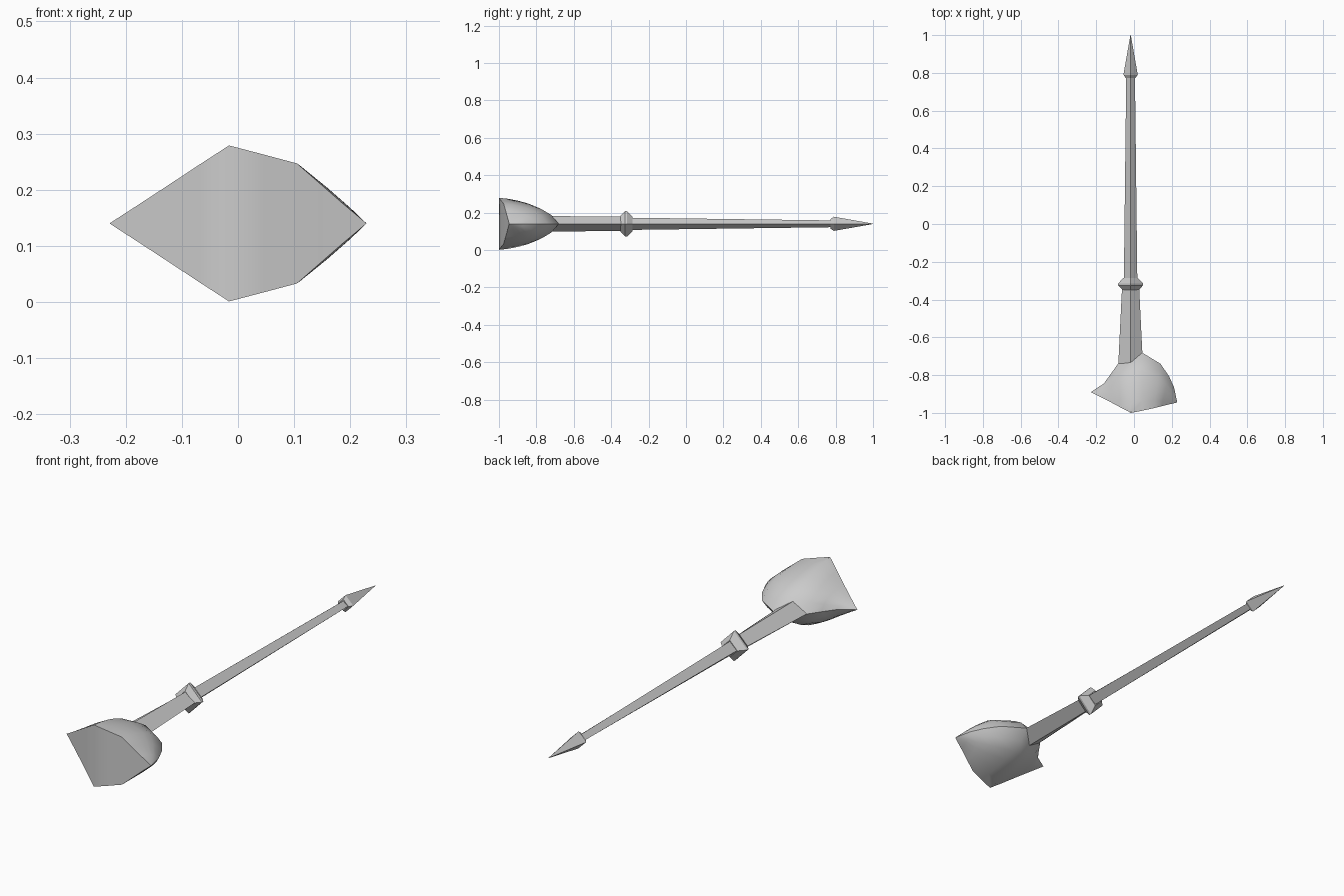
import bpy, bmesh, math

if "Cube" in bpy.data.objects:
    bpy.data.objects.remove(bpy.data.objects["Cube"])

AXIS_X, AXIS_Z = -0.018, 0.14   # centre line of the shaft

steel = bpy.data.materials.new("grey steel")
steel.use_nodes = True
GREY = (0.6, 0.6, 0.6, 1)
steel.diffuse_color = GREY
steel.node_tree.nodes["Principled BSDF"].inputs["Base Color"].default_value = GREY


def finish(name, bm, smooth_angle=None):
    bmesh.ops.remove_doubles(bm, verts=bm.verts, dist=0.0005)
    bmesh.ops.recalc_face_normals(bm, faces=bm.faces)
    mesh = bpy.data.meshes.new(name)
    bm.to_mesh(mesh)
    bm.free()
    mesh.materials.append(steel)
    ob = bpy.data.objects.new(name, mesh)
    bpy.context.collection.objects.link(ob)
    if smooth_angle:
        bpy.ops.object.select_all(action="DESELECT")
        ob.select_set(True)
        bpy.context.view_layer.objects.active = ob
        bpy.ops.object.shade_smooth_by_angle(angle=math.radians(smooth_angle))
    return ob


def diamond_rod(name, profile):
    """Four-sided rod along y; profile rows are (y, half width, half height)."""
    bm = bmesh.new()
    rings = []
    for y, rx, rz in profile:
        rings.append([bm.verts.new((AXIS_X + rx * c, y, AXIS_Z + rz * s))
                      for c, s in ((1, 0), (0, 1), (-1, 0), (0, -1))])
    for a, b in zip(rings, rings[1:]):
        for i in range(4):
            j = (i + 1) % 4
            bm.faces.new((a[i], a[j], b[j], b[i]))
    bm.faces.new(rings[0])
    bm.faces.new(rings[-1])
    return finish(name, bm)


# Shaft, collar and point
diamond_rod("grip", [(-0.80, 0.068, 0.042), (-0.33, 0.045, 0.038)])
diamond_rod("collar", [(-0.350, 0.042, 0.042), (-0.325, 0.066, 0.068),
                       (-0.315, 0.066, 0.068), (-0.285, 0.038, 0.038)])
diamond_rod("shaft", [(-0.33, 0.036, 0.033), (0.79, 0.023, 0.018)])
diamond_rod("spear_point", [(0.773, 0.026, 0.026), (0.79, 0.038, 0.038),
                            (1.0, 0.001, 0.001)])

# Head: ribs run from the front rim (x, y, height) to the back edge (x, y)
RIBS = [
    ((-0.229, -0.890, 0.000), (-0.229, -0.890)),
    ((-0.175, -0.917, 0.035), (-0.160, -0.845)),
    ((-0.120, -0.945, 0.071), (-0.120, -0.790)),
    ((-0.070, -0.972, 0.104), (-0.085, -0.740)),
    ((-0.016, -1.000, 0.139), (-0.020, -0.705)),
    ((0.045, -0.988, 0.123), (0.042, -0.680)),
    ((0.105, -0.975, 0.107), (0.140, -0.740)),
    ((0.145, -0.965, 0.072), (0.185, -0.805)),
    ((0.186, -0.955, 0.036), (0.212, -0.865)),
    ((0.229, -0.945, 0.000), (0.229, -0.945)),
]
ARCH = [(0, 1), (0.17, 0.96), (0.34, 0.89), (0.53, 0.78),
        (0.71, 0.62), (0.87, 0.38), (1, 0)]   # (way back, height)

bm = bmesh.new()
for side in (1, -1):
    grid = []
    for (fx, fy, h), (bx, by) in RIBS:
        grid.append([bm.verts.new((fx + (bx - fx) * t, fy + (by - fy) * t,
                                   AXIS_Z + side * h * k)) for t, k in ARCH])
    for a, b in zip(grid, grid[1:]):
        for j in range(len(ARCH) - 1):
            bm.faces.new((a[j], a[j + 1], b[j + 1], b[j]))
# Striking face, built as upright strips across the front rim
for (p, _), (q, _) in zip(RIBS, RIBS[1:]):
    corners = [(p, 1), (q, 1), (q, -1), (p, -1)]
    bm.faces.new([bm.verts.new((v[0], v[1], AXIS_Z + s * v[2])) for v, s in corners])
# Collapse the tips into clean triangles
bmesh.ops.remove_doubles(bm, verts=bm.verts, dist=0.0005)
bmesh.ops.dissolve_degenerate(bm, edges=bm.edges, dist=0.0005)
finish("hammer_head", bm, 42)
